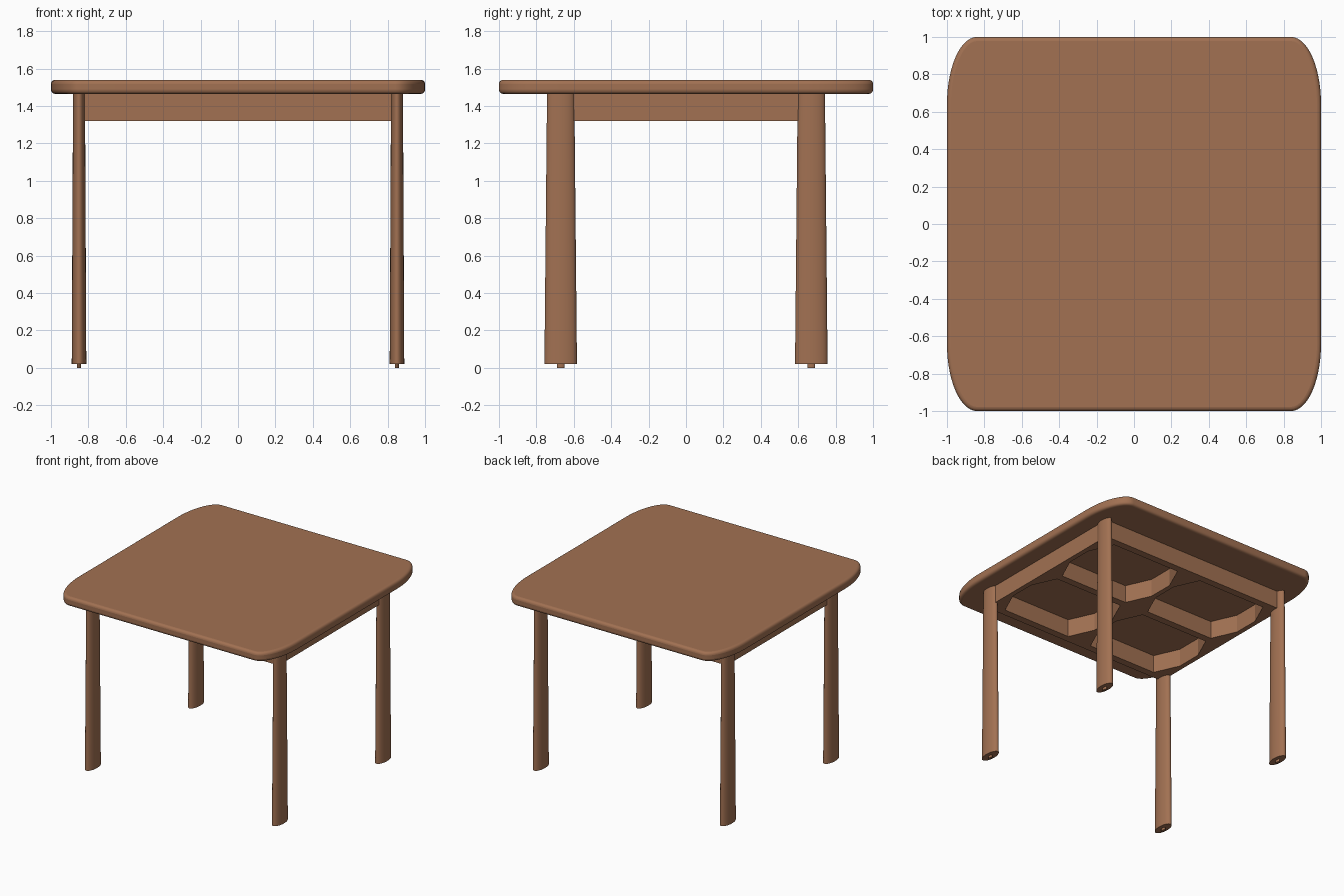
import bpy, bmesh
from math import cos, sin, pi

if "Cube" in bpy.data.objects:
    bpy.data.objects.remove(bpy.data.objects["Cube"], do_unlink=True)

wood = bpy.data.materials.new("warm brown wood")
wood.use_nodes = True
COLOUR = (0.36, 0.165, 0.085, 1)
wood.diffuse_color = COLOUR
wood.node_tree.nodes["Principled BSDF"].inputs["Base Color"].default_value = COLOUR

LEG_X, LEG_Y = 0.85, 0.67      # leg centres
UNDER, RAIL = 1.465, 1.32      # underside of the top, bottom of the rails


def loft(name, lower, upper, z0, z1, smooth=False, bevel=0):
    """Solid between two outlines with the same number of points."""
    bm = bmesh.new()
    a = [bm.verts.new((x, y, z0)) for x, y in lower]
    b = [bm.verts.new((x, y, z1)) for x, y in upper]
    bm.faces.new(a[::-1])
    bm.faces.new(b)
    n = len(a)
    for i in range(n):
        j = (i + 1) % n
        bm.faces.new((a[i], a[j], b[j], b[i]))
    bmesh.ops.recalc_face_normals(bm, faces=bm.faces[:])
    mesh = bpy.data.meshes.new(name)
    bm.to_mesh(mesh)
    bm.free()
    mesh.materials.append(wood)
    ob = bpy.data.objects.new(name, mesh)
    bpy.context.collection.objects.link(ob)
    if bevel:
        mod = ob.modifiers.new("rounded edge", "BEVEL")
        mod.width, mod.segments = bevel, 4
        mod.limit_method, mod.angle_limit = "ANGLE", 0.8
    if smooth:
        bpy.ops.object.select_all(action="DESELECT")
        ob.select_set(True)
        bpy.context.view_layer.objects.active = ob
        bpy.ops.object.shade_smooth_by_angle(angle=0.7)
    return ob


def oval(cx, cy, rx, ry, n=32):
    return [(cx + rx * cos(2 * pi * i / n), cy + ry * sin(2 * pi * i / n)) for i in range(n)]


def rounded_rect(hx, hy, rx, ry, n=14):
    pts = []
    for k, (sx, sy) in enumerate([(1, 1), (-1, 1), (-1, -1), (1, -1)]):
        for i in range(n + 1):
            t = (k + i / n) * pi / 2
            pts.append((sx * (hx - rx) + rx * cos(t), sy * (hy - ry) + ry * sin(t)))
    return pts


def bar(name, cx, cy, hx, hy):
    pts = [(cx - hx, cy - hy), (cx + hx, cy - hy), (cx + hx, cy + hy), (cx - hx, cy + hy)]
    loft(name, pts, pts, RAIL, UNDER)


# Table top with oval corners and a softened rim
outline = rounded_rect(1, 1, 0.16, 0.36)
loft("table_top", outline, outline, UNDER, 1.54, smooth=True, bevel=0.022)

# Tapered oval legs, each on a small foot pin
for sx, side in ((1, "left"), (-1, "right")):
    for sy, end in ((-1, "front"), (1, "back")):
        x, y = sx * LEG_X, sy * LEG_Y
        loft(f"{end}_{side}_leg", oval(x, y, 0.039, 0.087), oval(x, y, 0.032, 0.073),
             0.02, UNDER, smooth=True)
        pin = oval(x, y, 0.01, 0.021, 16)
        loft(f"{end}_{side}_foot_pin", pin, pin, 0, 0.02, smooth=True)

# Rails between the legs
for s, end, side in ((-1, "front", "right"), (1, "back", "left")):
    bar(f"{end}_rail", 0, s * LEG_Y, LEG_X, 0.03)
    bar(f"{side}_rail", s * 0.84, 0, 0.02, LEG_Y)

# Crossed beams under the top
bar("long_beam", 0, 0, 0.82, 0.03)
bar("short_beam", 0, 0, 0.02, 0.64)

# Triangular corner blocks in each of the four bays
for sx in (1, -1):
    for sy in (1, -1):
        for x, dx in ((0.02, 0.09), (0.82, -0.09)):
            for y, dy in ((0.03, 0.2), (0.64, -0.2)):
                tri = [(sx * x, sy * y), (sx * (x + dx), sy * y), (sx * x, sy * (y + dy))]
                loft("corner_block", tri, tri, RAIL, UNDER)
